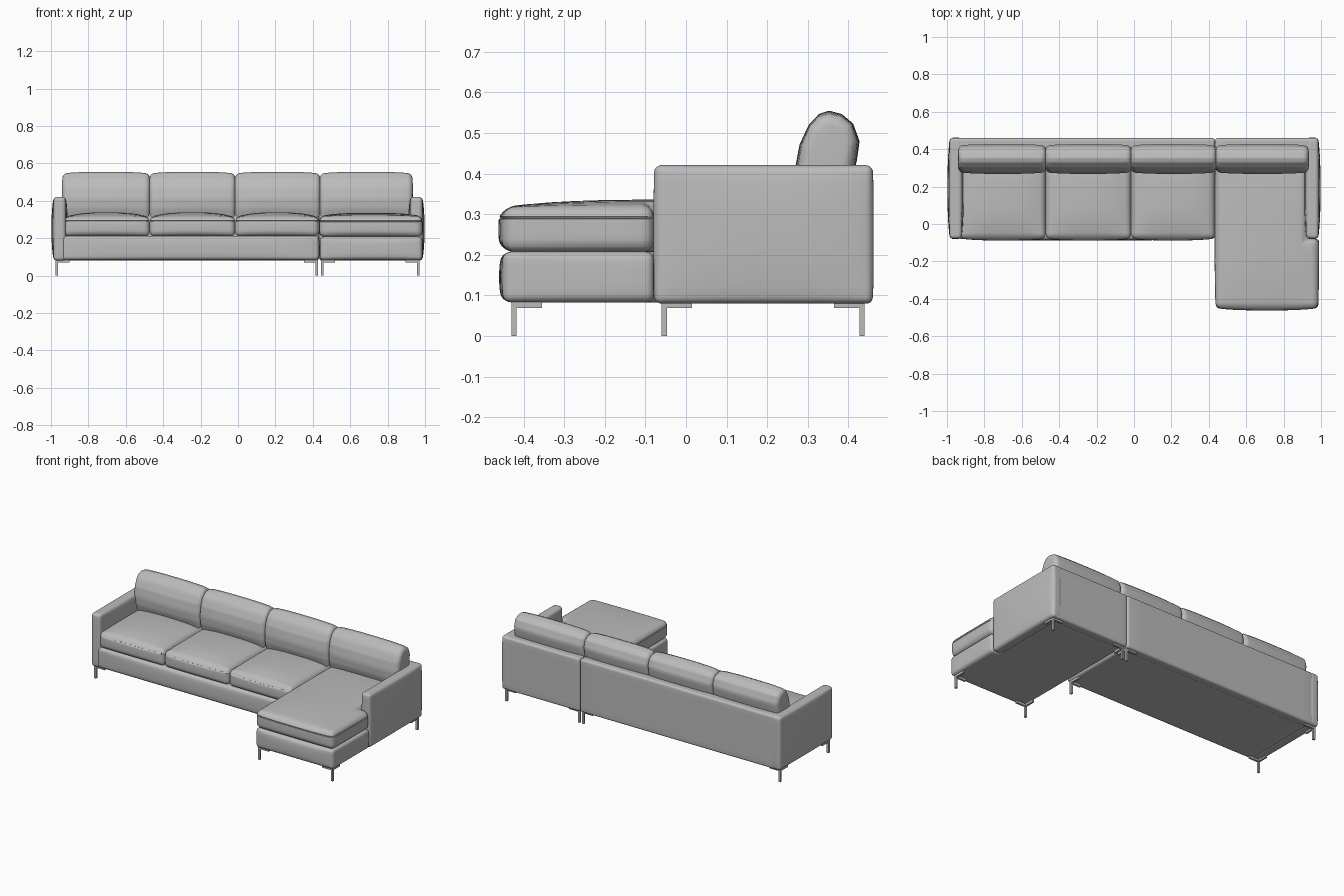
import bpy
import bmesh
from mathutils import Vector

if "Cube" in bpy.data.objects:
    bpy.data.objects.remove(bpy.data.objects["Cube"])


def make_material(name, value):
    mat = bpy.data.materials.new(name)
    mat.use_nodes = True
    colour = (value, value, value, 1)
    mat.diffuse_color = colour
    mat.node_tree.nodes["Principled BSDF"].inputs["Base Color"].default_value = colour
    return mat


fabric = make_material("grey upholstery", 0.5)


def finish(name, bm):
    bmesh.ops.recalc_face_normals(bm, faces=bm.faces)
    mesh = bpy.data.meshes.new(name)
    bm.to_mesh(mesh)
    bm.free()
    mesh.materials.append(fabric)
    obj = bpy.data.objects.new(name, mesh)
    bpy.context.collection.objects.link(obj)
    bpy.ops.object.select_all(action="DESELECT")
    obj.select_set(True)
    bpy.context.view_layer.objects.active = obj
    bpy.ops.object.shade_smooth_by_angle(angle=0.7)
    return obj


def cut(bm, axis, value):
    normal = Vector((0, 0, 0))
    normal[axis] = 1
    bmesh.ops.bisect_plane(bm, geom=bm.verts[:] + bm.edges[:] + bm.faces[:],
                           plane_co=normal * value, plane_no=normal)


def padded(name, outline, start, end, bevel, puff=(0, 0, 0), axis=2,
           caps_only=False, flat_bottom=True, seam=None):
    """Extrude an outline along an axis, round its edges and puff its faces."""
    bm = bmesh.new()
    rings = []
    for h in (start, end):
        rings.append([bm.verts.new((a, b, h) if axis == 2 else (h, a, b)) for a, b in outline])
    caps = [bm.faces.new(ring) for ring in rings]
    n = len(outline)
    for i in range(n):
        j = (i + 1) % n
        bm.faces.new((rings[0][i], rings[0][j], rings[1][j], rings[1][i]))
    bmesh.ops.recalc_face_normals(bm, faces=bm.faces)
    edges = [e for f in caps for e in f.edges] if caps_only else bm.edges[:]
    bmesh.ops.bevel(bm, geom=edges, offset=bevel, segments=5, profile=0.5,
                    affect="EDGES", clamp_overlap=True)
    # Grid cuts give the faces enough points to bulge
    low = Vector([min(v.co[k] for v in bm.verts) for k in range(3)])
    high = Vector([max(v.co[k] for v in bm.verts) for k in range(3)])
    mid, half = (low + high) / 2, (high - low) / 2
    for k, steps in enumerate((14, 14, 8)):
        for s in range(1, steps):
            cut(bm, k, low[k] + (high[k] - low[k]) * s / steps)
    if seam:
        for d in (-0.004, 0, 0.004):
            cut(bm, 2, seam + d)
    for v in bm.verts:
        q = [(v.co[k] - mid[k]) / half[k] for k in range(3)]
        fall = [max(0, 1 - abs(c) ** 3) for c in q]
        if seam and abs(v.co.z - seam) < 0.001:
            for k in (0, 1):
                v.co[k] -= 0.004 * q[k] ** 5
        for k in range(3):
            if k == 2 and flat_bottom and q[2] < 0:
                continue
            v.co[k] += puff[k] * q[k] * fall[k - 1] * fall[k - 2]
    return finish(name, bm)


def rect(x0, x1, y0, y1):
    return [(x0, y0), (x1, y0), (x1, y1), (x0, y1)]


def chaise_outline(x0, x1, arm, y0, notch, y1):
    return [(x0, y0), (x1, y0), (x1, notch), (arm, notch), (arm, y1), (x0, y1)]


# Upholstered bases
padded("main_base", rect(-0.94, 0.432, -0.08, 0.42), 0.083, 0.212, 0.018, (0, 0.008, 0))
padded("chaise_base", chaise_outline(0.438, 0.985, 0.94, -0.45, -0.079, 0.42),
       0.083, 0.208, 0.02, (0.005, 0.01, 0))

# Seat cushions
splits = (-0.93, -0.472, -0.015, 0.432)
for i in range(3):
    padded(f"seat_cushion_{i + 1}", rect(splits[i], splits[i + 1], -0.078, 0.38),
           0.21, 0.312, 0.026, (0, 0.01, 0.026), seam=0.292)
padded("chaise_cushion", chaise_outline(0.436, 0.985, 0.925, -0.45, -0.079, 0.38),
       0.206, 0.318, 0.03, (0.005, 0.012, 0.018), seam=0.29)

# Arms and back panels
for side, name in ((-1, "right_arm"), (1, "left_arm")):
    padded(name, rect(*sorted((side * 0.922, side * 0.985)), -0.078, 0.46),
           0.08, 0.421, 0.018, (0.012, 0.002, 0), flat_bottom=False)
padded("main_back", rect(-0.96, 0.432, 0.4, 0.459), 0.08, 0.419, 0.014)
padded("chaise_back", rect(0.434, 0.96, 0.4, 0.459), 0.08, 0.419, 0.014)

# Leaning back cushions share one side profile
profile = [(0.29, 0.31), (0.278, 0.36), (0.276, 0.41), (0.286, 0.47), (0.305, 0.515),
           (0.328, 0.539), (0.352, 0.546), (0.383, 0.539), (0.408, 0.52), (0.42, 0.48),
           (0.413, 0.43), (0.4, 0.37), (0.39, 0.31)]
ends = (-0.938, -0.472, -0.015, 0.438, 0.932)
for i in range(4):
    padded(f"back_cushion_{i + 1}", profile, ends[i] + 0.001, ends[i + 1] - 0.001, 0.024,
           (0.004, 0.008, 0.009), axis=0, caps_only=True)


# Metal legs with two bracket arms reaching inward
def add_box(bm, a, b):
    a, b = Vector(a), Vector(b)
    verts = bmesh.ops.create_cube(bm, size=1)["verts"]
    for v in verts:
        v.co = (a + b) / 2 + Vector([v.co[k] * abs(b[k] - a[k]) for k in range(3)])


def leg(name, x, y, dx, dy):
    t, reach = 0.013, 0.075
    bm = bmesh.new()
    add_box(bm, (x, y, 0), (x + dx * t, y + dy * t, 0.08))
    add_box(bm, (x, y, 0.069), (x + dx * reach, y + dy * t, 0.084))
    add_box(bm, (x, y, 0.069), (x + dx * t, y + dy * reach, 0.084))
    finish(name, bm)


for part, x0, x1, front in (("main", -0.975, 0.427, -0.06), ("chaise", 0.443, 0.97, -0.43)):
    for x, dx, side in ((x0, 1, "right"), (x1, -1, "left")):
        leg(f"{part}_front_{side}_leg", x, front, dx, 1)
        leg(f"{part}_back_{side}_leg", x, 0.44, dx, -1)
